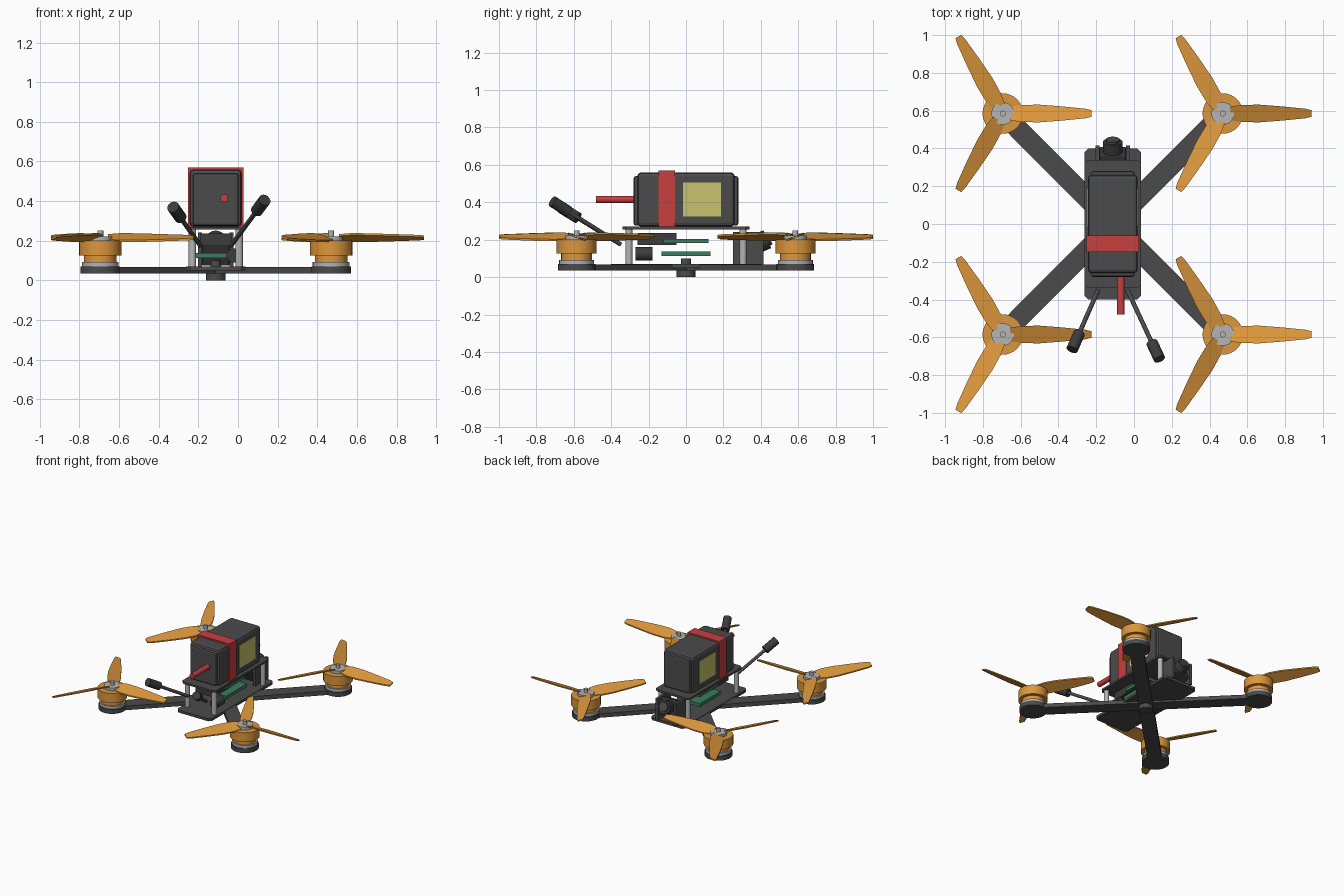
import bpy, bmesh, math
from mathutils import Vector, Matrix

old = bpy.data.objects.get("Cube")
if old:
    bpy.data.objects.remove(old, do_unlink=True)


def material(name, r, g, b):
    m = bpy.data.materials.new(name)
    m.use_nodes = True
    m.diffuse_color = (r, g, b, 1)
    m.node_tree.nodes["Principled BSDF"].inputs["Base Color"].default_value = (r, g, b, 1)
    return m


CARBON = material("carbon grey", 0.07, 0.07, 0.07)
RUBBER = material("rubber black", 0.045, 0.045, 0.045)
ORANGE = material("orange", 0.72, 0.31, 0.045)
SILVER = material("silver", 0.46, 0.46, 0.47)
RED = material("red", 0.58, 0.05, 0.05)
GREEN = material("board green", 0.045, 0.2, 0.11)
YELLOW = material("label yellow", 0.58, 0.55, 0.15)

CX = -0.1125                 # body centre line
MX, MY = 0.5825, 0.585       # motor offsets from the body centre


def finish(name, bm, mat, smooth=False):
    bmesh.ops.recalc_face_normals(bm, faces=bm.faces)
    me = bpy.data.meshes.new(name)
    bm.to_mesh(me)
    bm.free()
    me.materials.append(mat)
    ob = bpy.data.objects.new(name, me)
    bpy.context.scene.collection.objects.link(ob)
    if smooth:
        bpy.ops.object.select_all(action="DESELECT")
        ob.select_set(True)
        bpy.context.view_layer.objects.active = ob
        bpy.ops.object.shade_smooth_by_angle(angle=math.radians(40))
    return ob


def box(name, mat, x, y, z, bevel=0, rot=None):
    """Box from (min, max) ranges, x measured from the body centre line."""
    bm = bmesh.new()
    bmesh.ops.create_cube(bm, size=1)
    size = Vector((x[1] - x[0], y[1] - y[0], z[1] - z[0]))
    bmesh.ops.scale(bm, vec=size, verts=bm.verts)
    if bevel:
        bmesh.ops.bevel(bm, geom=bm.edges[:], offset=bevel, segments=2, profile=0.5, affect="EDGES")
    if rot:
        bmesh.ops.transform(bm, matrix=rot, verts=bm.verts)
    mid = Vector((CX + sum(x) / 2, sum(y) / 2, sum(z) / 2))
    bmesh.ops.translate(bm, vec=mid, verts=bm.verts)
    return finish(name, bm, mat)


def rod(name, mat, a, b, r, sides=24):
    """Cylinder between two points."""
    a, b = Vector(a), Vector(b)
    bm = bmesh.new()
    bmesh.ops.create_cone(bm, cap_ends=True, segments=sides, radius1=r, radius2=r, depth=(b - a).length)
    turn = (b - a).to_track_quat("Z", "Y").to_matrix().to_4x4()
    bmesh.ops.transform(bm, matrix=Matrix.Translation((a + b) / 2) @ turn, verts=bm.verts)
    return finish(name, bm, mat, True)


def plate(name, outline, z0, z1, mat):
    bm = bmesh.new()
    face = bm.faces.new([bm.verts.new((x, y, z0)) for x, y in outline])
    top = bmesh.ops.extrude_face_region(bm, geom=[face])["geom"]
    bmesh.ops.translate(bm, vec=(0, 0, z1 - z0), verts=[v for v in top if isinstance(v, bmesh.types.BMVert)])
    return finish(name, bm, mat)


def chamfered(w, h, c):
    return [(CX + sx * x, sy * y) for sx, sy, x, y in (
        (1, -1, w - c, h), (1, -1, w, h - c), (1, 1, w, h - c), (1, 1, w - c, h),
        (-1, 1, w - c, h), (-1, 1, w, h - c), (-1, -1, w, h - c), (-1, -1, w - c, h))]


# Propeller: three twisted blades, (radius, half width, half rise)
BLADE = [(0.04, 0.036, 0.013), (0.1, 0.045, 0.018), (0.19, 0.047, 0.017),
         (0.32, 0.037, 0.013), (0.44, 0.025, 0.009), (0.47, 0.017, 0.006)]


def propeller(name, x, y, pitch):
    bm = bmesh.new()
    for k in range(3):
        turn = Matrix.Rotation(k * math.tau / 3, 3, "Z")
        rings = []
        for r, w, rise in BLADE:
            corners = [(-1, -0.005), (1, -0.005), (1, 0.005), (-1, 0.005)]
            rings.append([bm.verts.new(turn @ Vector((r, s * w, s * pitch * rise + t)) + Vector((x, y, 0.215)))
                          for s, t in corners])
        for p, q in zip(rings, rings[1:]):
            for i in range(4):
                j = (i + 1) % 4
                bm.faces.new((p[i], p[j], q[j], q[i]))
        bm.faces.new(rings[0])
        bm.faces.new(rings[-1])
    return finish(name, bm, ORANGE)


# Arms, motors and propellers
for sx, sy, tag in ((1, 1, "back_left"), (-1, 1, "back_right"), (1, -1, "front_left"), (-1, -1, "front_right")):
    x, y = CX + sx * MX, sy * MY
    along = Vector((sx, sy)).normalized()
    side = Vector((-along.y, along.x)) * 0.053
    c, m = Vector((CX, 0)), Vector((x, y))
    plate("arm_" + tag, [c - side, m - side, m + side, c + side], 0.035, 0.067, CARBON)
    for part, mat, r, z0, z1 in (
            ("motor_pad", CARBON, 0.1, 0.035, 0.07), ("motor_base", SILVER, 0.093, 0.07, 0.092),
            ("motor_stator", ORANGE, 0.082, 0.092, 0.13), ("motor_bell", ORANGE, 0.107, 0.125, 0.2),
            ("prop_hub", SILVER, 0.06, 0.2, 0.222), ("motor_shaft", SILVER, 0.015, 0.2, 0.25)):
        rod(part + "_" + tag, mat, (x, y, z0), (x, y, z1), r, 32)
    propeller("propeller_" + tag, x, y, sx * sy)

# Frame plates, centre bolt and standoffs
plate("bottom_plate", chamfered(0.15, 0.4, 0.02), 0.05, 0.07, CARBON)
plate("top_plate", chamfered(0.15, 0.34, 0.02), 0.255, 0.27, CARBON)
rod("bolt_head", CARBON, (CX, 0, 0), (CX, 0, 0.035), 0.05)
rod("bolt_stem", CARBON, (CX, 0, 0.03), (CX, 0, 0.1), 0.026)
for sx in (-1, 1):
    for sy in (-1, 1):
        rod("standoff", SILVER, (CX + sx * 0.118, sy * 0.305, 0.065), (CX + sx * 0.118, sy * 0.305, 0.258), 0.019, 16)

# Electronics stack
box("lower_board", GREEN, (-0.1, 0.1), (-0.13, 0.13), (0.112, 0.138))
box("upper_board", GREEN, (-0.09, 0.09), (-0.12, 0.12), (0.182, 0.204))
box("receiver", RUBBER, (-0.08, 0.08), (-0.26, -0.05), (0.172, 0.235))
rod("capacitor", RUBBER, (CX + 0.09, -0.27, 0.125), (CX + 0.09, -0.18, 0.125), 0.036)

# Camera between two side brackets
for s in (-1, 1):
    box("camera_bracket", CARBON, (s * 0.08 - 0.01, s * 0.08 + 0.01), (0.25, 0.415), (0.068, 0.24))
box("camera_body", RUBBER, (-0.07, 0.07), (0.27, 0.39), (0.09, 0.22), 0.008, Matrix.Rotation(math.radians(25), 4, "X"))
rod("camera_lens", RUBBER, (CX, 0.36, 0.17), (CX, 0.435, 0.203), 0.052)
rod("lens_glass", CARBON, (CX, 0.43, 0.2), (CX, 0.448, 0.208), 0.036)

# Battery with end caps, strap, labels and lead
box("battery", CARBON, (-0.132, 0.132), (-0.26, 0.26), (0.27, 0.56), 0.02)
box("battery_caps", CARBON, (-0.115, 0.115), (-0.28, 0.28), (0.275, 0.54), 0.012)
box("battery_strap", RED, (-0.14, 0.14), (-0.148, -0.06), (0.265, 0.57))
for s in (-1, 1):
    box("battery_label", YELLOW, (s * 0.133 - 0.003, s * 0.133 + 0.003), (-0.016, 0.187), (0.325, 0.505))
rod("battery_lead", RED, (CX + 0.043, -0.48, 0.415), (CX + 0.043, -0.27, 0.415), 0.02, 16)

# Antennas
for a, b in (((-0.19, -0.35, 0.175), (-0.328, -0.665, 0.37)),
             ((-0.035, -0.35, 0.175), (0.135, -0.715, 0.405))):
    a, b = Vector(a), Vector(b)
    neck = b - (b - a).normalized() * 0.11
    rod("antenna_stem", CARBON, a, neck, 0.012, 12)
    rod("antenna_tip", RUBBER, neck, b, 0.031, 16)
